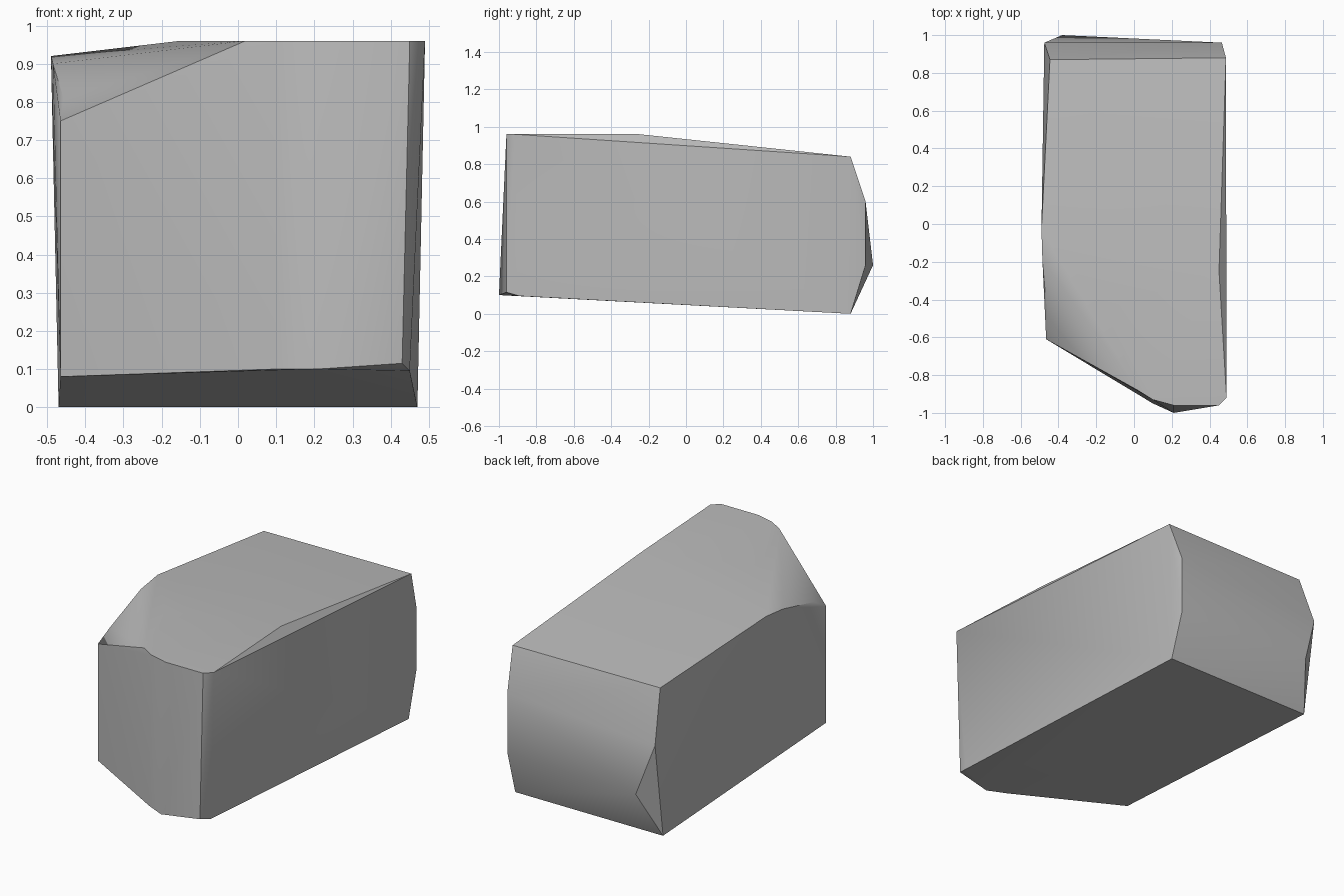
import bpy
import bmesh
import math

cube = bpy.data.objects.get("Cube")
if cube:
    bpy.data.objects.remove(cube, do_unlink=True)

grey = bpy.data.materials.new("stone_grey")
grey.use_nodes = True
colour = (0.5, 0.5, 0.5, 1.0)
grey.diffuse_color = colour
grey.node_tree.nodes["Principled BSDF"].inputs["Base Color"].default_value = colour

# Corners of the block, grouped by the edge they belong to
TOP = 0.96
front_top = [(0.02, -0.88, TOP), (0.1, -0.93, TOP), (0.21, -0.96, TOP),
             (0.45, -0.96, TOP), (0.49, -0.92, TOP)]
front_bottom = [(0.1, -0.95, 0.1), (0.21, -1, 0.1),
                (0.43, -0.96, 0.115), (0.45, -0.89, 0.095)]
roof_crest = [(0.45, -0.25, TOP), (-0.15, -0.45, TOP)]
right_side = [(-0.465, -0.61, 0.08), (-0.465, -0.61, 0.75),
              (-0.457, -0.51, 0.81), (-0.485, -0.19, 0.9), (-0.49, -0.03, 0.92)]
back_left = [(0.487, 0.88, 0.84), (0.465, 0.96, 0.6),
             (0.465, 0.96, 0.26), (0.47, 0.88, 0)]
back_right = [(-0.445, 0.87, 0.84), (-0.475, 0.96, 0.55),
              (-0.38, 1, 0.26), (-0.47, 0.88, 0)]

# Faceted block wrapped around the corners
bm = bmesh.new()
for edge in (front_top, front_bottom, roof_crest, right_side, back_left, back_right):
    for point in edge:
        bm.verts.new(point)
hull = bmesh.ops.convex_hull(bm, input=bm.verts)
loose = {v for v in hull["geom_interior"] + hull["geom_unused"]
         if isinstance(v, bmesh.types.BMVert)}
bmesh.ops.delete(bm, geom=list(loose), context="VERTS")
bmesh.ops.recalc_face_normals(bm, faces=bm.faces)

mesh = bpy.data.meshes.new("stone_block")
bm.to_mesh(mesh)
bm.free()
mesh.materials.append(grey)
block = bpy.data.objects.new("stone_block", mesh)
bpy.context.collection.objects.link(block)

# Soft shading across shallow facets, crisp main edges
bpy.context.view_layer.objects.active = block
block.select_set(True)
bpy.ops.object.shade_smooth_by_angle(angle=math.radians(30))
